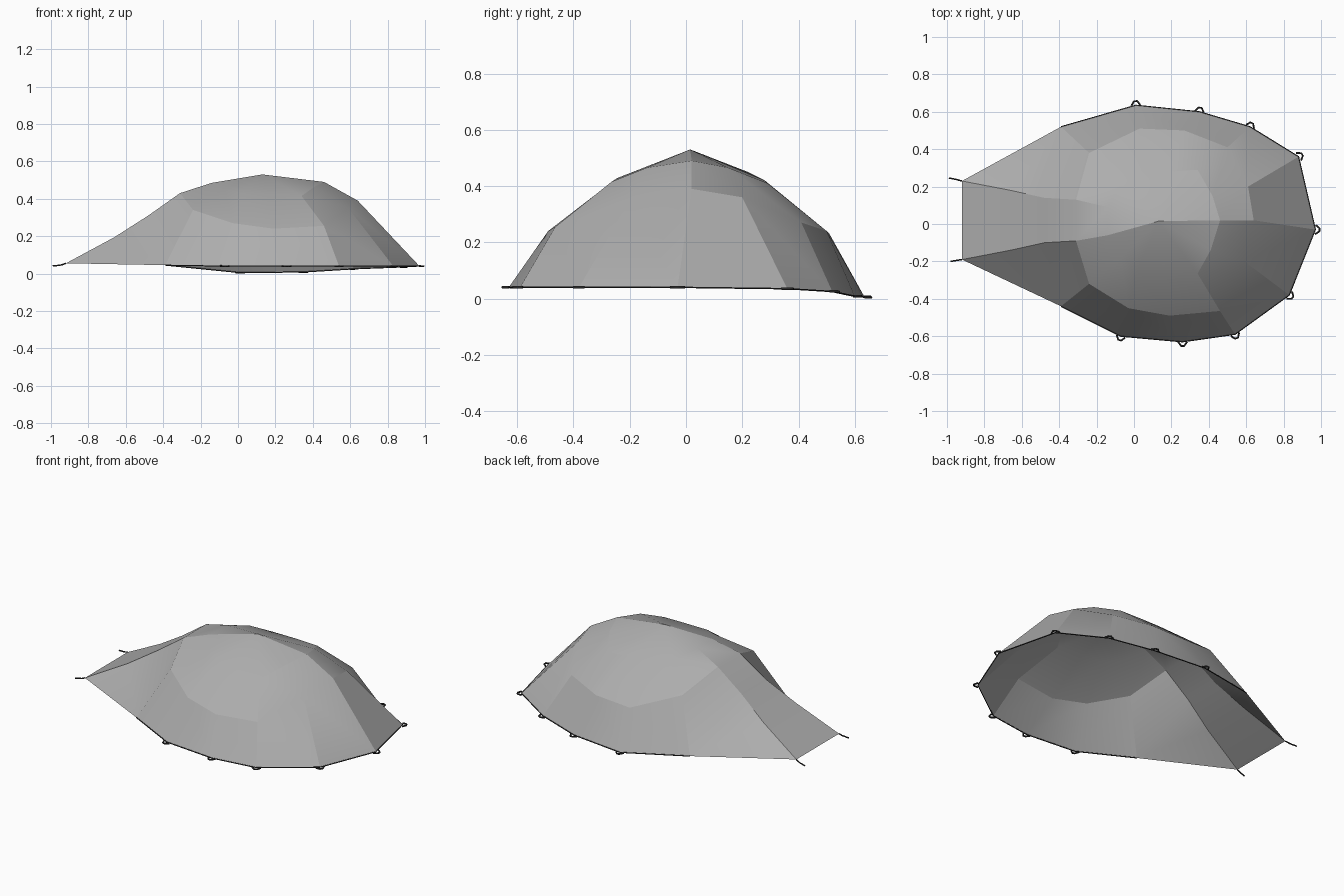
import bpy, bmesh, math
from mathutils import Vector

if "Cube" in bpy.data.objects:
    bpy.data.objects.remove(bpy.data.objects["Cube"])


def material(name, v):
    m = bpy.data.materials.new(name)
    m.diffuse_color = (v, v, v, 1)
    m.use_nodes = True
    m.node_tree.nodes["Principled BSDF"].inputs["Base Color"].default_value = m.diffuse_color
    return m


grey = material("grey canvas", 0.42)
dark = material("dark cord", 0.025)

# Each spoke runs down a tent pole: upper ring, shoulder ring, hem
PEAK = (0.13, 0.015, 0.53)
SPOKES = [
    [(0.46, 0.02, 0.49), (0.64, 0.02, 0.39), (0.97, -0.03, 0.04)],
    [(0.42, 0.15, 0.465), (0.61, 0.20, 0.36), (0.88, 0.36, 0.035)],
    [(0.34, 0.29, 0.41), (0.50, 0.41, 0.27), (0.62, 0.52, 0.025)],
    [(0.19, 0.28, 0.42), (0.27, 0.50, 0.24), (0.35, 0.60, 0.008)],
    [(0.05, 0.28, 0.42), (0.03, 0.51, 0.23), (0.01, 0.635, 0.005)],
    [(-0.07, 0.22, 0.45), (-0.24, 0.38, 0.33), (-0.39, 0.52, 0.045)],
    [(-0.14, 0.09, 0.485), (-0.31, 0.13, 0.43), (-0.48, 0.14, 0.31)],
    [(-0.14, -0.06, 0.485), (-0.31, -0.09, 0.43), (-0.48, -0.10, 0.31)],
    [(-0.07, -0.18, 0.45), (-0.24, -0.32, 0.34), (-0.39, -0.44, 0.045)],
    [(0.02, -0.24, 0.43), (-0.03, -0.45, 0.27), (-0.07, -0.60, 0.04)],
    [(0.17, -0.25, 0.425), (0.19, -0.49, 0.24), (0.26, -0.63, 0.04)],
    [(0.34, -0.265, 0.415), (0.46, -0.465, 0.255), (0.54, -0.59, 0.04)],
    [(0.41, -0.14, 0.465), (0.59, -0.20, 0.35), (0.83, -0.38, 0.04)],
]
# Entrance slope: middle and foot corners, back then front
MID = [(-0.66, 0.18, 0.195), (-0.66, -0.14, 0.195)]
FOOT = [(-0.92, 0.23, 0.055), (-0.92, -0.19, 0.055)]

# Canopy: one open sheet
bm = bmesh.new()
peak = bm.verts.new(PEAK)
rows = [[bm.verts.new(p) for p in s] for s in SPOKES]
n = len(rows)
for i in range(n):
    a, b = rows[i], rows[(i + 1) % n]
    bm.faces.new((peak, a[0], b[0]))
    for k in range(2):
        bm.faces.new((a[k], a[k + 1], b[k + 1], b[k]))
mid = [bm.verts.new(p) for p in MID]
foot = [bm.verts.new(p) for p in FOOT]
bm.faces.new((rows[6][2], mid[0], mid[1], rows[7][2]))
bm.faces.new((mid[0], foot[0], foot[1], mid[1]))
for hem, top, m, f in ((rows[5][2], rows[6][2], mid[0], foot[0]),
                       (rows[8][2], rows[7][2], mid[1], foot[1])):
    bm.faces.new((hem, m, top))
    bm.faces.new((hem, f, m))
bmesh.ops.recalc_face_normals(bm, faces=bm.faces[:])
bm.normal_update()
if peak.normal.z < 0:
    bmesh.ops.reverse_faces(bm, faces=bm.faces[:])
me = bpy.data.meshes.new("canopy")
bm.to_mesh(me)
bm.free()
canopy = bpy.data.objects.new("canopy", me)
me.materials.append(grey)
bpy.context.collection.objects.link(canopy)
bpy.context.view_layer.objects.active = canopy
canopy.select_set(True)
bpy.ops.object.shade_smooth_by_angle(angle=math.radians(18))


def cord(name, paths, radius):
    """Round cord following one or more open polylines."""
    cu = bpy.data.curves.new(name, 'CURVE')
    cu.dimensions = '3D'
    cu.bevel_depth = radius
    cu.bevel_resolution = 1
    cu.use_fill_caps = True
    for path in paths:
        sp = cu.splines.new('POLY')
        sp.points.add(len(path) - 1)
        for p, co in zip(sp.points, path):
            p.co = (*co, 1)
    cu.materials.append(dark)
    ob = bpy.data.objects.new(name, cu)
    bpy.context.collection.objects.link(ob)


# Thin cord sewn along the hem, open at the entrance
hem = [Vector(SPOKES[(8 + i) % n][2]) for i in range(11)]
cord("hem_cord", [hem], 0.003)

# Small peg loops standing out from the hem corners
loops = []
for i in range(1, len(hem) - 1):
    p = hem[i]
    t = (hem[i + 1] - hem[i - 1]).normalized()
    out = Vector((t.y, -t.x, 0))
    loops.append([p - t * 0.024, p + out * 0.022 - t * 0.008,
                  p + out * 0.022 + t * 0.008, p + t * 0.024])
cord("peg_loops", loops, 0.005)

# Straps at the two entrance corners
cord("entrance_straps", [[FOOT[0], (-0.95, 0.238, 0.045), (-0.99, 0.246, 0.041)],
                         [FOOT[1], (-0.94, -0.193, 0.047), (-0.98, -0.20, 0.041)]], 0.004)
